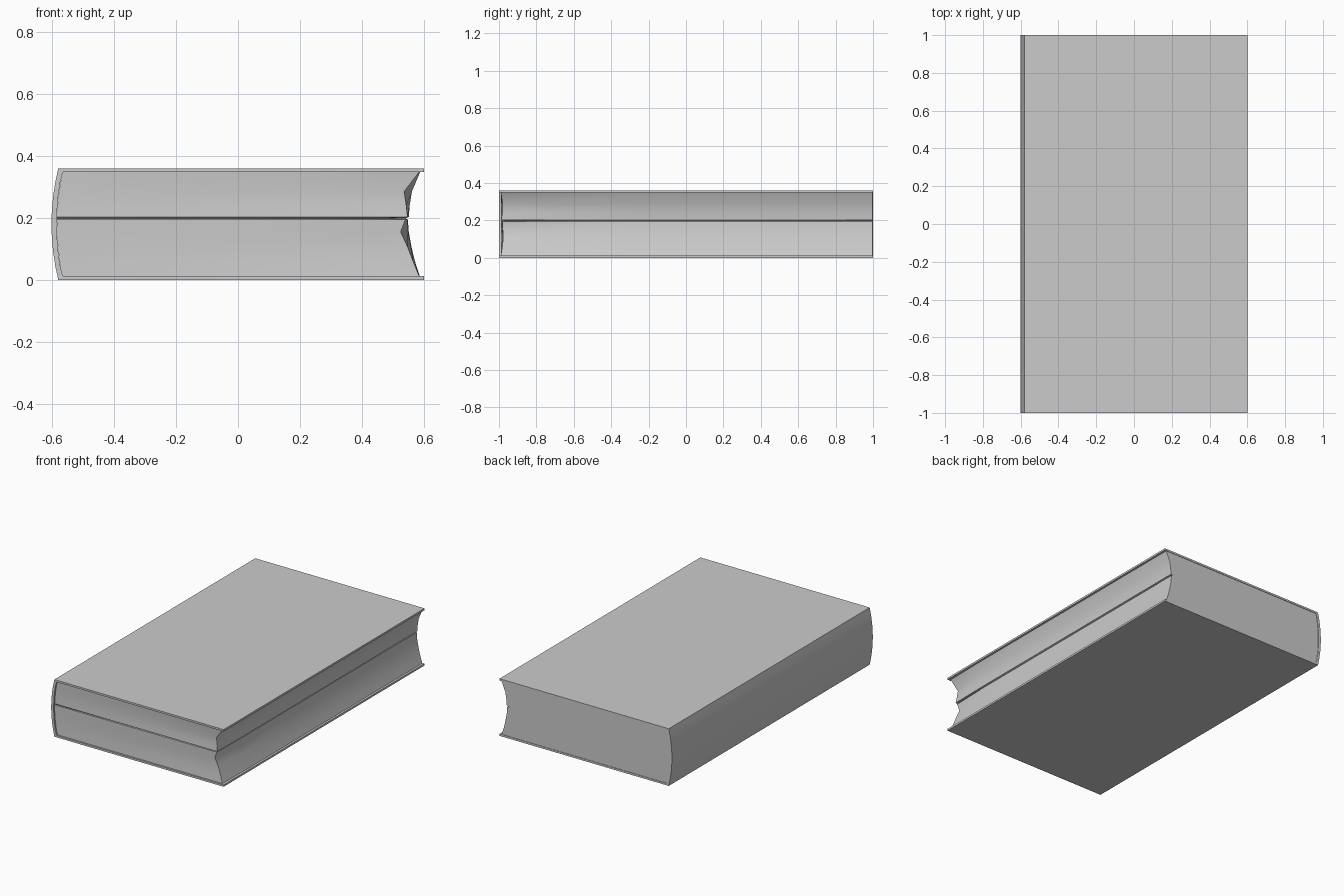
import bpy
import bmesh
import math

if "Cube" in bpy.data.objects:
    bpy.data.objects.remove(bpy.data.objects["Cube"])

grey = bpy.data.materials.new("plain_grey")
grey.diffuse_color = (0.6, 0.6, 0.6, 1)
grey.use_nodes = True
grey.node_tree.nodes["Principled BSDF"].inputs["Base Color"].default_value = grey.diffuse_color


def finish(name, bm, angle):
    bmesh.ops.recalc_face_normals(bm, faces=bm.faces)
    mesh = bpy.data.meshes.new(name)
    bm.to_mesh(mesh)
    bm.free()
    mesh.materials.append(grey)
    ob = bpy.data.objects.new(name, mesh)
    bpy.context.collection.objects.link(ob)
    bpy.ops.object.select_all(action='DESELECT')
    bpy.context.view_layer.objects.active = ob
    ob.select_set(True)
    bpy.ops.object.shade_smooth_by_angle(angle=math.radians(angle))


def strip_between(bm, a, b):
    n = len(a)
    for i in range(n):
        j = (i + 1) % n
        bm.faces.new((a[i], a[j], b[j], b[i]))


def spine_x(z, edge, bulge):
    # shallow curve of the rounded spine
    return edge - bulge * (1 - ((z - 0.18) / 0.18) ** 2)


# Cover: two boards joined by a rounded spine, one wrapped profile along y
BOARD = 0.012
steps = 8
outer = [(0.6, 0.36)]
inner = [(0.6, 0.36 - BOARD)]
for i in range(steps + 1):
    z = 0.36 * (1 - i / steps)
    outer.append((spine_x(z, -0.58, 0.022), z))
    zi = min(max(z, BOARD), 0.36 - BOARD)
    inner.append((spine_x(z, -0.565, 0.02), zi))
outer.append((0.6, 0))
inner.append((0.6, BOARD))

bm = bmesh.new()
rings = []
for y in (-1, 1):
    rings.append([[bm.verts.new((x, y, z)) for x, z in side] for side in (outer, inner)])
strip_between(bm, rings[0][0] + rings[0][1][::-1], rings[1][0] + rings[1][1][::-1])
for out, inn in rings:
    for i in range(len(out) - 1):
        bm.faces.new((out[i], out[i + 1], inn[i + 1], inn[i]))
finish("cover", bm, 30)

# Page block: height, fore edge at the front, middle and back, and front end y
levels = [
    (0.011, 0.585, 0.587, 0.587, -0.990),
    (0.060, 0.565, 0.570, 0.571, -0.982),
    (0.105, 0.548, 0.559, 0.560, -0.978),
    (0.155, 0.525, 0.549, 0.551, -0.980),
    (0.195, 0.540, 0.546, 0.548, -0.982),
    (0.199, 0.490, 0.540, 0.535, -0.970),  # parted pages
    (0.203, 0.547, 0.551, 0.551, -0.988),
    (0.240, 0.543, 0.554, 0.554, -0.982),
    (0.285, 0.536, 0.561, 0.561, -0.980),
    (0.349, 0.585, 0.588, 0.588, -0.990),
]
bm = bmesh.new()
rows = []
for z, front, middle, back, y in levels:
    sx = spine_x(z, -0.5645, 0.02)
    points = [(sx, -0.99), (0.1, (y - 0.99) / 2), (front, y), (middle, -0.75),
              (middle, -0.3), (middle, 0.55), (back, 0.997), (sx, 0.997)]
    rows.append([bm.verts.new((x, py, z)) for x, py in points])
for a, b in zip(rows, rows[1:]):
    strip_between(bm, a, b)
bm.faces.new(rows[0])
bm.faces.new(rows[-1])
finish("pages", bm, 35)
